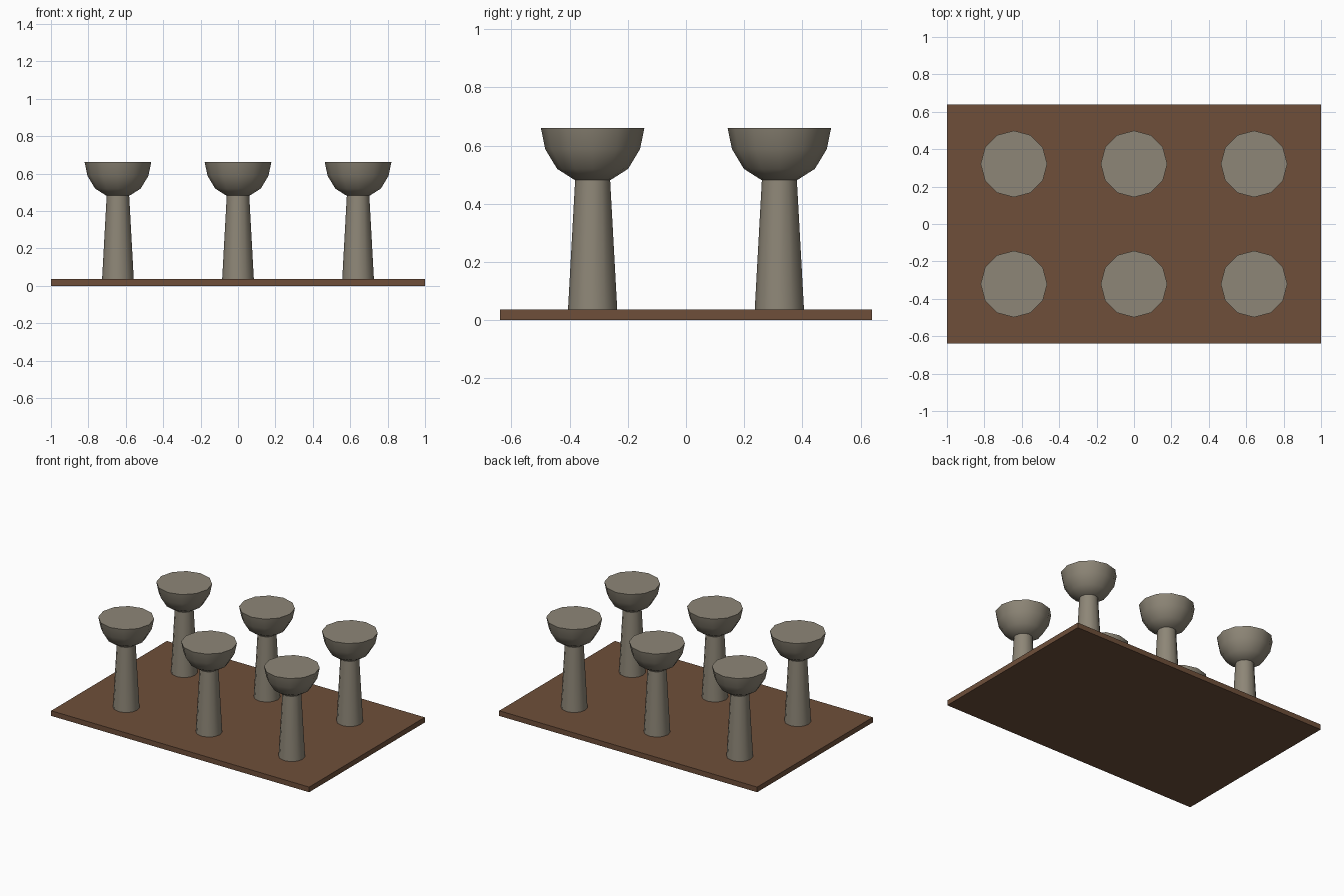
import bpy, bmesh, math

if "Cube" in bpy.data.objects:
    bpy.data.objects.remove(bpy.data.objects["Cube"])

def material(name, rgb):
    m = bpy.data.materials.new(name)
    m.diffuse_color = (*rgb, 1)
    m.use_nodes = True
    m.node_tree.nodes["Principled BSDF"].inputs["Base Color"].default_value = m.diffuse_color
    return m

STONE = material("grey_stone", (0.27, 0.24, 0.185))
WOOD = material("brown_wood", (0.156, 0.078, 0.042))

def finish(bm, name, mat, location=(0, 0, 0), smooth=False):
    bmesh.ops.recalc_face_normals(bm, faces=bm.faces)
    me = bpy.data.meshes.new(name)
    bm.to_mesh(me)
    bm.free()
    me.materials.append(mat)
    ob = bpy.data.objects.new(name, me)
    ob.location = location
    bpy.context.collection.objects.link(ob)
    if smooth:
        bpy.ops.object.select_all(action='DESELECT')
        ob.select_set(True)
        bpy.context.view_layer.objects.active = ob
        bpy.ops.object.shade_smooth_by_angle(angle=math.radians(40))
    return ob

def lathe(name, profile, mat, location, sides=12):
    """Closed solid of revolution from (radius, z) pairs, capped at both ends."""
    bm = bmesh.new()
    rings = [[bm.verts.new((r * math.cos(2 * math.pi * i / sides),
                            r * math.sin(2 * math.pi * i / sides), z))
              for i in range(sides)] for r, z in profile]
    for a, b in zip(rings, rings[1:]):
        for i in range(sides):
            j = (i + 1) % sides
            bm.faces.new((a[i], a[j], b[j], b[i]))
    bm.faces.new(rings[0][::-1])
    bm.faces.new(rings[-1])
    return finish(bm, name, mat, location, smooth=True)

# base board
bm = bmesh.new()
bmesh.ops.create_cube(bm, size=1)
for v in bm.verts:
    v.co.x *= 2
    v.co.y *= 1.28
    v.co.z = (v.co.z + 0.5) * 0.036
finish(bm, "base_board", WOOD)

# tapered stems with filled half-round bowls
STEM = [(0.085, 0.03), (0.06, 0.485)]
BOWL = [(0.062, 0.482), (0.122, 0.52), (0.163, 0.588), (0.178, 0.661)]
for x in (-0.642, 0, 0.642):
    for y in (-0.321, 0.321):
        lathe("stem", STEM, STONE, (x, y, 0))
        lathe("bowl", BOWL, STONE, (x, y, 0))
